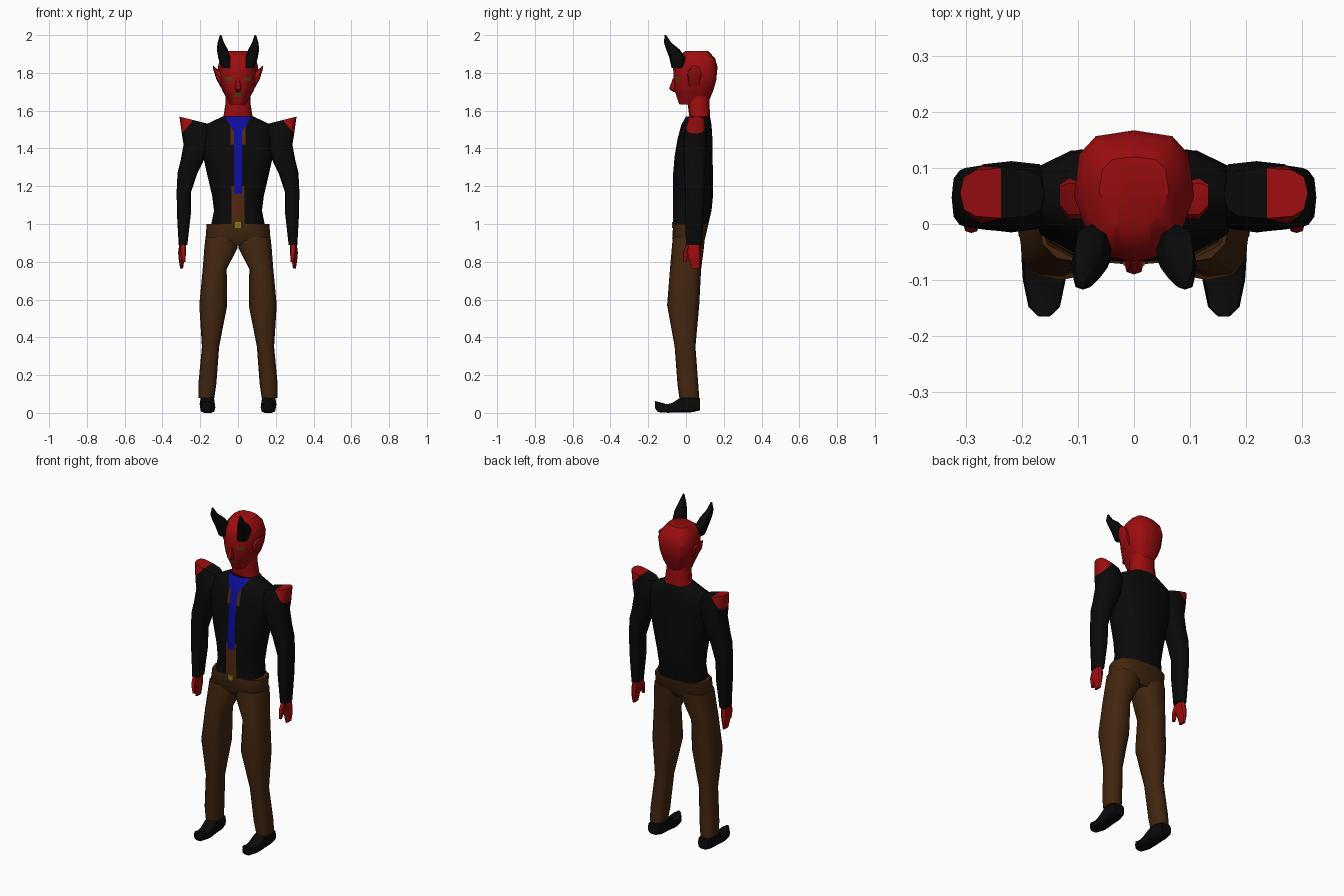
import bpy, bmesh
from math import sin, cos, pi, copysign
from mathutils import Vector

cube = bpy.data.objects.get("Cube")
if cube:
    bpy.data.objects.remove(cube, do_unlink=True)


def material(name, r, g, b):
    m = bpy.data.materials.new(name)
    m.use_nodes = True
    m.diffuse_color = (r, g, b, 1)
    node = m.node_tree.nodes["Principled BSDF"]
    node.inputs["Base Color"].default_value = (r, g, b, 1)
    node.inputs["Roughness"].default_value = 0.8
    return m


RED = material("red skin", 0.34, 0.004, 0.005)
BLACK = material("black cloth", 0.003, 0.003, 0.003)
BROWN = material("brown trousers", 0.055, 0.019, 0.005)
SHIRT = material("rust shirt", 0.09, 0.022, 0.005)
BLUE = material("blue tie", 0.004, 0.004, 0.34)
GOLD = material("gold buckle", 0.24, 0.2, 0.01)
OLIVE = material("olive features", 0.11, 0.05, 0.006)

# Where the section's two axes and the loft direction go, as x, y, z indices
AXES = {"z": (0, 1, 2), "y": (0, 2, 1), "x": (1, 2, 0)}


def loft(name, rings, mats, axis="z", side=1, n=12, power=0.75, taper=0.0):
    """Skin rounded sections given as (a0, a1, b0, b1, position[, tilt])."""
    ia, ib, ic = AXES[axis]
    bm = bmesh.new()
    loops = []
    for a0, a1, b0, b1, c, *tilt in rings:
        loop = []
        for k in range(n):
            ca, sb = cos(2 * pi * k / n), sin(2 * pi * k / n)
            da = copysign(abs(ca) ** power, ca) * (a1 - a0) / 2
            db = copysign(abs(sb) ** power, sb) * (b1 - b0) / 2
            da *= 1 - taper * max(0, -sb)
            p = Vector((0, 0, 0))
            p[ia] = (a0 + a1) / 2 + da
            p[ib] = (b0 + b1) / 2 + db
            p[ic] = c + (tilt[0] * da if tilt else 0)
            p.x *= side
            loop.append(bm.verts.new(p))
        loops.append(loop)
    for low, high in zip(loops, loops[1:]):
        for k in range(n):
            j = (k + 1) % n
            bm.faces.new((low[k], low[j], high[j], high[k]))
    bm.faces.new(loops[0])
    bm.faces.new(loops[-1])
    bmesh.ops.recalc_face_normals(bm, faces=bm.faces)
    mesh = bpy.data.meshes.new(name)
    bm.to_mesh(mesh)
    bm.free()
    obj = bpy.data.objects.new(name, mesh)
    bpy.context.collection.objects.link(obj)
    for m in mats:
        mesh.materials.append(m)
    bpy.ops.object.select_all(action="DESELECT")
    obj.select_set(True)
    bpy.context.view_layer.objects.active = obj
    bpy.ops.object.shade_smooth_by_angle(angle=0.8)
    return obj


def paint(obj, cuts, rule):
    """Cut the mesh along planes, then pick each face's colour by a rule."""
    bm = bmesh.new()
    bm.from_mesh(obj.data)
    for co, no in cuts:
        geom = bm.verts[:] + bm.edges[:] + bm.faces[:]
        bmesh.ops.bisect_plane(bm, geom=geom, dist=1e-5, plane_co=co, plane_no=no)
    bm.normal_update()
    for f in bm.faces:
        f.material_index = rule(f.calc_center_median(), f.normal)
    bm.to_mesh(obj.data)
    bm.free()


def at_x(*values):
    return [((s * v, 0, 0), (1, 0, 0)) for v in values for s in (1, -1)]


def at_z(*values):
    return [((0, 0, v), (0, 0, 1)) for v in values]


def sym(half, *rest):
    return (-half, half, *rest)


# Jacket body, with the shirt and tie painted on its front
jacket = loft("jacket", [
    sym(.143, -.068, .116, .99), sym(.127, -.07, .135, 1.07),
    sym(.137, -.07, .143, 1.15), sym(.165, -.068, .143, 1.27),
    sym(.185, -.06, .14, 1.36), sym(.19, -.045, .14, 1.45),
    sym(.175, -.025, .135, 1.525), sym(.08, .0, .127, 1.57),
], [BLACK, SHIRT, BLUE])


def jacket_rule(c, no):
    x = abs(c.x)
    if c.y > .03 or no.y > -.05:
        return 0
    if c.z > 1.16 and x < max(.022, .022 + (c.z - 1.49) * .6):
        return 2
    if (c.z < 1.2 and x < .034) or (c.z > 1.42 and x < .04):
        return 1
    return 0


knot_cuts = [((s * .022, 0, 1.49), (s, 0, -.6)) for s in (1, -1)]
paint(jacket, at_x(.022, .034, .04) + at_z(1.16, 1.2, 1.42, 1.49) + knot_cuts,
      jacket_rule)

# Belt buckle plate
loft("belt_buckle", [sym(.02, -.075, -.066, .98), sym(.02, -.075, -.066, 1.01)],
     [GOLD], n=8, power=.3)

# Trouser seat
loft("trouser_seat", [
    sym(.15, -.045, .08, .885), sym(.172, -.073, .1, .92),
    sym(.166, -.068, .119, 1.0)], [BROWN])

# Neck and head, with eyes and mouth painted on the face
loft("neck", [sym(.08, .02, .127, 1.55), sym(.066, .008, .125, 1.64),
              sym(.066, .01, .125, 1.7)], [RED])
head = loft("head", [
    sym(.042, -.035, .08, 1.632), sym(.058, -.045, .125, 1.66),
    sym(.085, -.062, .146, 1.71), sym(.1, -.066, .16, 1.76),
    sym(.107, -.068, .167, 1.83), sym(.095, -.06, .155, 1.875),
    sym(.062, -.005, .12, 1.915)], [RED, OLIVE], taper=.35, power=.65)


def face_rule(c, no):
    if no.y > -.2:
        return 0
    eye = .03 < abs(c.x) < .068 and 1.757 < c.z < 1.777
    mouth = abs(c.x) < .02 and 1.672 < c.z < 1.697
    return int(eye or mouth)


paint(head, at_x(.02, .03, .068) + at_z(1.672, 1.697, 1.757, 1.777), face_rule)
loft("nose", [sym(.008, -.068, -.05, 1.7), sym(.017, -.09, -.05, 1.715),
              sym(.008, -.07, -.05, 1.77)], [RED], n=8)

# Paired parts, built once for each side
for side, tag in ((1, "left_"), (-1, "right_")):
    # Curved horn
    loft(tag + "horn", [
        (.038, .085, -.076, -.01, 1.825), (.04, .105, -.088, 0, 1.88),
        (.055, .112, -.105, -.035, 1.925), (.074, .108, -.117, -.078, 1.96),
        (.088, .096, -.113, -.105, 2.0)], [BLACK], side=side, n=8)

    # Pointed ear
    loft(tag + "ear", [
        (.01, .075, 1.72, 1.81, .09), (.008, .082, 1.77, 1.825, .116),
        (.03, .07, 1.825, 1.84, .133)], [RED], axis="x", side=side, n=8)

    # Sleeve with a bare peaked shoulder
    sleeve = loft(tag + "sleeve", [
        (.16, .31, .01, .1, 1.55, .25), (.14, .297, -.012, .112, 1.475),
        (.15, .288, -.015, .112, 1.42), (.185, .305, -.012, .107, 1.33),
        (.215, .32, -.01, .105, 1.27), (.248, .325, -.006, .1, 1.17),
        (.25, .323, -.005, .095, 1.05), (.268, .314, .0, .082, .89),
    ], [BLACK, RED], side=side, power=.65)
    edge = Vector((side * .25, 0, 1.535))
    slope = Vector((side * .06, 0, .05))
    paint(sleeve, [(edge, slope)],
          lambda c, no: int((c - edge).dot(slope) > 0))

    # Hand and thumb
    loft(tag + "hand", [
        (.275, .308, .008, .074, .91), (.275, .317, .0, .08, .85),
        (.285, .313, .018, .08, .805), (.291, .306, .028, .075, .765),
    ], [RED], side=side, n=8)
    loft(tag + "thumb", [
        (.278, .306, .0, .03, .89), (.276, .304, -.016, .014, .85),
        (.278, .294, -.015, .003, .8)], [RED], side=side, n=8)

    # Trouser leg
    loft(tag + "trouser_leg", [
        (.0, .172, -.07, .1, .93), (.002, .178, -.075, .095, .875),
        (.06, .187, -.085, .08, .76), (.057, .205, -.1, .07, .57),
        (.1, .191, -.06, .05, .35), (.115, .21, -.045, .065, .15),
        (.125, .209, -.035, .07, .08)], [BROWN], side=side)

    # Shoe with an upturned toe
    loft(tag + "shoe", [
        (.132, .2, .012, .08, .075), (.122, .203, .002, .09, .03),
        (.122, .202, .0, .085, -.025), (.12, .2, .0, .055, -.07),
        (.122, .198, .0, .046, -.1), (.132, .188, .003, .06, -.148),
        (.15, .17, .025, .064, -.165)], [BLACK], axis="y", side=side,
        n=10, power=.6)
